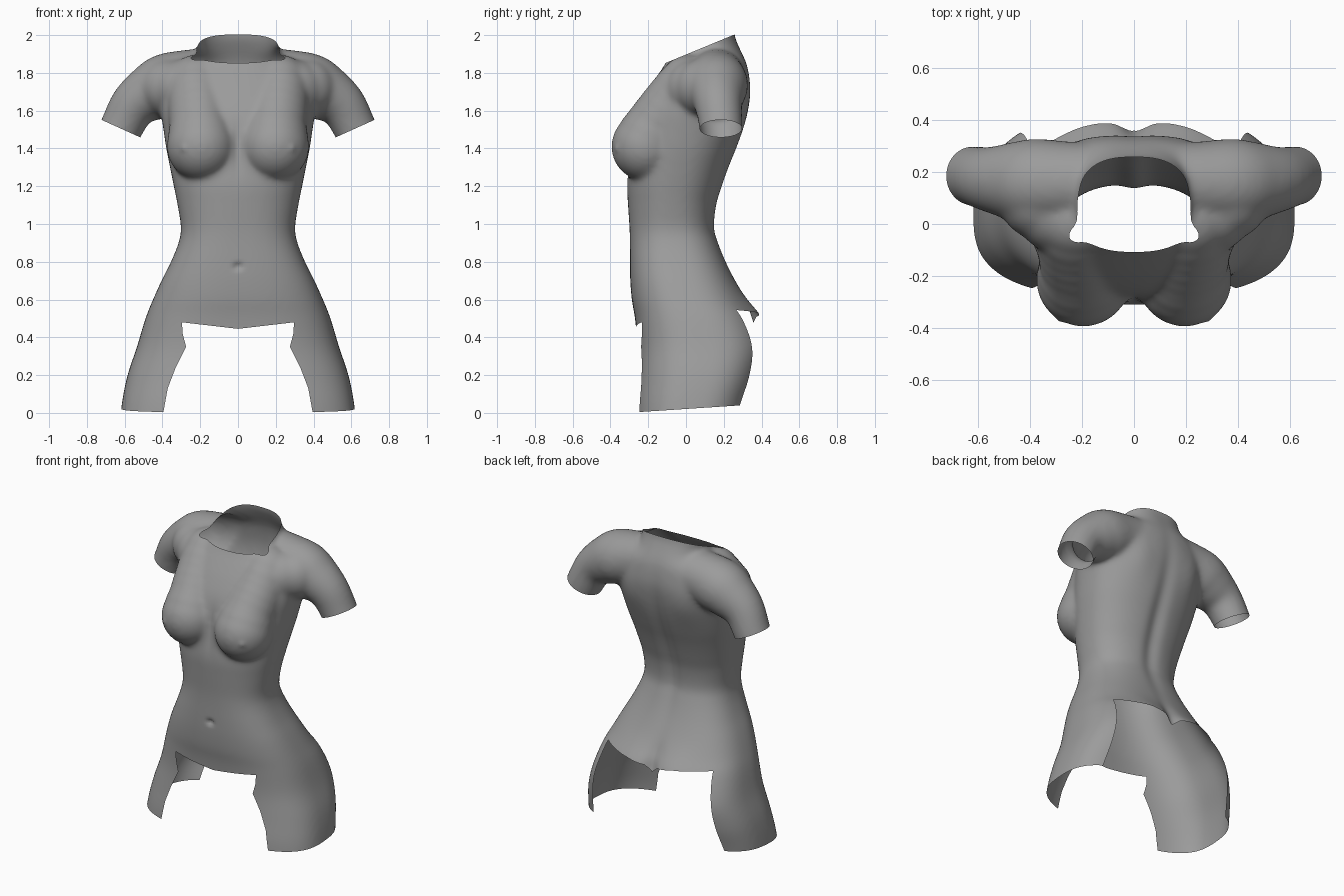
import bpy, bmesh, math
from mathutils import Vector, Matrix

cube = bpy.data.objects.get("Cube")
if cube:
    bpy.data.objects.remove(cube, do_unlink=True)

SIDES = 64


def interp(points, t):
    for (a, b), (c, d) in zip(points, points[1:]):
        if t <= c:
            return b + (d - b) * max(0, (t - a) / (c - a))
    return points[-1][1]


def refine(rows, steps=5):
    """Smooth curve through rows of numbers."""
    out = []
    for i in range(len(rows) - 1):
        quad = zip(rows[max(i - 1, 0)], rows[i], rows[i + 1], rows[min(i + 2, len(rows) - 1)])
        quad = list(quad)
        for k in range(steps):
            t = k / steps
            out.append([b + t / 2 * (c - a + t * (2 * a - 5 * b + 4 * c - d + t * (3 * b - 3 * c + d - a)))
                        for a, b, c, d in quad])
    return out + [list(rows[-1])]


def loft(bm, rings):
    """Closed skin through rings of points."""
    loops = [[bm.verts.new(p) for p in ring] for ring in rings]
    for lo, hi in zip(loops, loops[1:]):
        for i in range(SIDES):
            j = (i + 1) % SIDES
            bm.faces.new((lo[i], lo[j], hi[j], hi[i]))
    bm.faces.new(loops[0])
    bm.faces.new(loops[-1])


def torso_ring(z, half, front, back, power):
    mid, depth, ring = (front + back) / 2, (back - front) / 2, []
    for i in range(SIDES):
        a = math.tau * i / SIDES
        c, s = math.cos(a), math.sin(a)
        ring.append((half * math.copysign(abs(c) ** (2 / power), c),
                     mid + depth * math.copysign(abs(s) ** (2 / power), s), z))
    return ring


def tube_rings(path):
    rings = []
    for i, (x, y, z, r) in enumerate(path):
        a, b = path[max(i - 1, 0)], path[min(i + 1, len(path) - 1)]
        along = Vector((b[0] - a[0], 0, b[2] - a[2])).normalized()
        side = Vector((-along.z, 0, along.x))
        rings.append([Vector((x, y, z)) + r * (math.cos(t) * side + math.sin(t) * Vector((0, 1, 0)))
                      for t in (math.tau * k / SIDES for k in range(SIDES))])
    return rings


# torso sections: height, half width, front, back, squareness
SECTIONS = [
    (-.1, .63, -.285, .32, 2.8), (.05, .615, -.28, .36, 2.8), (.2, .585, -.265, .41, 2.8),
    (.35, .535, -.258, .435, 2.8), (.5, .49, -.27, .385, 2.7), (.6, .45, -.287, .32, 2.6),
    (.7, .405, -.295, .262, 2.6), (.8, .355, -.297, .212, 2.6), (.9, .315, -.297, .173, 2.5),
    (.98, .302, -.299, .153, 2.4), (1.1, .32, -.307, .165, 2.3), (1.2, .34, -.312, .195, 2.3),
    (1.3, .36, -.305, .23, 2.3), (1.4, .38, -.298, .27, 2.3), (1.5, .395, -.283, .305, 2.3),
    (1.6, .41, -.255, .33, 2.3), (1.7, .415, -.205, .343, 2.3), (1.78, .4, -.155, .337, 2.3),
    (1.84, .33, -.115, .325, 2.4), (1.89, .245, -.09, .305, 2.4), (1.93, .215, -.085, .285, 2.5),
    (2.0, .208, -.085, .258, 2.6), (2.12, .208, -.085, .25, 2.6)]
# arm path: position and radius
ARM = [(.12, .165, 1.78, .15), (.24, .16, 1.77, .155), (.37, .16, 1.737, .168), (.45, .162, 1.7, .156),
       (.55, .17, 1.63, .127), (.62, .185, 1.505, .114), (.68, .185, 1.37, .11)]
# round masses of the bust, upper chest and front of the shoulder: position and radius
MASSES = [(.195, -.213, 1.41, .182), (.197, -.19, 1.46, .174), (.2, -.168, 1.505, .163),
          (.205, -.133, 1.553, .162), (.21, -.098, 1.6, .161), (.215, -.06, 1.648, .16),
          (.22, -.025, 1.695, .158), (.22, .015, 1.74, .156), (.3, .045, 1.715, .155),
          (.365, .095, 1.72, .155)]

bm = bmesh.new()
loft(bm, [torso_ring(*s) for s in refine(SECTIONS)])
for sx in (1, -1):
    loft(bm, tube_rings([(sx * x, y, z, r) for x, y, z, r in refine(ARM)]))
    for x, y, z, r in MASSES:
        bmesh.ops.create_uvsphere(bm, u_segments=48, v_segments=32, radius=r,
                                  matrix=Matrix.Translation((sx * x, y, z)))
bmesh.ops.recalc_face_normals(bm, faces=bm.faces)
mesh = bpy.data.meshes.new("torso")
bm.to_mesh(mesh)
torso = bpy.data.objects.new("torso", mesh)
bpy.context.collection.objects.link(torso)

# fuse the masses into one soft skin
fuse = torso.modifiers.new("fuse", "REMESH")
fuse.mode, fuse.voxel_size = "VOXEL", .014
soft = torso.modifiers.new("soften", "SMOOTH")
soft.factor, soft.iterations = .5, 14
skin = bpy.data.meshes.new_from_object(torso.evaluated_get(bpy.context.evaluated_depsgraph_get()))
torso.modifiers.clear()
bm.clear()
bm.from_mesh(skin)

# surface relief: side (-1 front, 1 back), x, z, width, height, amount
RELIEF = [(1, .17, .52, .12, .1, .025), (1, 0, .47, .05, .13, -.045), (1, 0, 1.25, .05, .4, -.022),
          (1, .2, 1.6, .09, .12, .012), (-1, 0, .775, .022, .016, -.02),
          (-1, .29, 1.4, .018, .018, .009), (-1, 0, 1.4, .025, .12, -.012)]
bm.normal_update()
for v in bm.verts:
    x, z = abs(v.co.x), v.co.z
    for side, cx, cz, w, h, amount in RELIEF:
        facing = max(0, side * v.normal.y)
        v.co.y += side * facing * amount * math.exp(-((x - cx) / w) ** 2 - ((z - cz) / h) ** 2)


def slice_faces(faces, point, normal, clear):
    geom = set(faces) | {e for f in faces for e in f.edges} | {v for f in faces for v in f.verts}
    bmesh.ops.bisect_plane(bm, geom=list(geom), plane_co=point, plane_no=normal, clear_outer=clear)


# open neck, arm ends and hem
slice_faces([f for f in bm.faces if f.calc_center_median().z > 1.7], (0, -.09, 1.86), (0, -.38, .92), True)
slice_faces(bm.faces[:], (0, -.24, .005), (0, .066, -1), True)
for sx in (1, -1):
    arm = [f for f in bm.faces
           if sx * f.calc_center_median().x > .47 and 1.2 < f.calc_center_median().z < 1.75]
    slice_faces(arm, (sx * .62, .185, 1.505), (sx * .41, 0, -.91), True)

# openings between the legs: upper edge (x, z) and side edge (z, x)
OPENINGS = [(-1, [(0, .445), (.3, .48)],
             [(-.05, .405), (.13, .372), (.24, .33), (.35, .275), (.42, .293), (.5, .298)]),
            (1, [(0, .47), (.05, .51), (.17, .53), (.4, .545)],
             [(-.05, .5), (.2, .455), (.35, .43), (.56, .385)])]
for side, top, edge in OPENINGS:
    lines = list(zip(top, top[1:])) + [((b, a), (d, c)) for (a, b), (c, d) in zip(edge, edge[1:])]
    for (x0, z0), (x1, z1) in lines:
        for sx in (1, -1):
            near = []
            for f in bm.faces:
                c = f.calc_center_median()
                if (side * (c.y - .03) > 0 and min(x0, x1) - .03 < sx * c.x < max(x0, x1) + .03
                        and min(z0, z1) - .03 < c.z < max(z0, z1) + .03):
                    near.append(f)
            slice_faces(near, (sx * x0, 0, z0), (sx * (z1 - z0), 0, x0 - x1), False)
    gone = []
    for f in bm.faces:
        c = f.calc_center_median()
        if side * (c.y - .03) > 0 and c.z < interp(top, abs(c.x)) and abs(c.x) < interp(edge, c.z):
            gone.append(f)
    bmesh.ops.delete(bm, geom=gone, context="FACES")

bm.to_mesh(mesh)
bm.free()
bpy.data.meshes.remove(skin)

# plain grey finish
grey = bpy.data.materials.new("grey")
grey.use_nodes = True
grey.diffuse_color = (.33, .33, .33, 1)
grey.node_tree.nodes["Principled BSDF"].inputs["Base Color"].default_value = grey.diffuse_color
mesh.materials.clear()
mesh.materials.append(grey)
mesh.shade_smooth()
